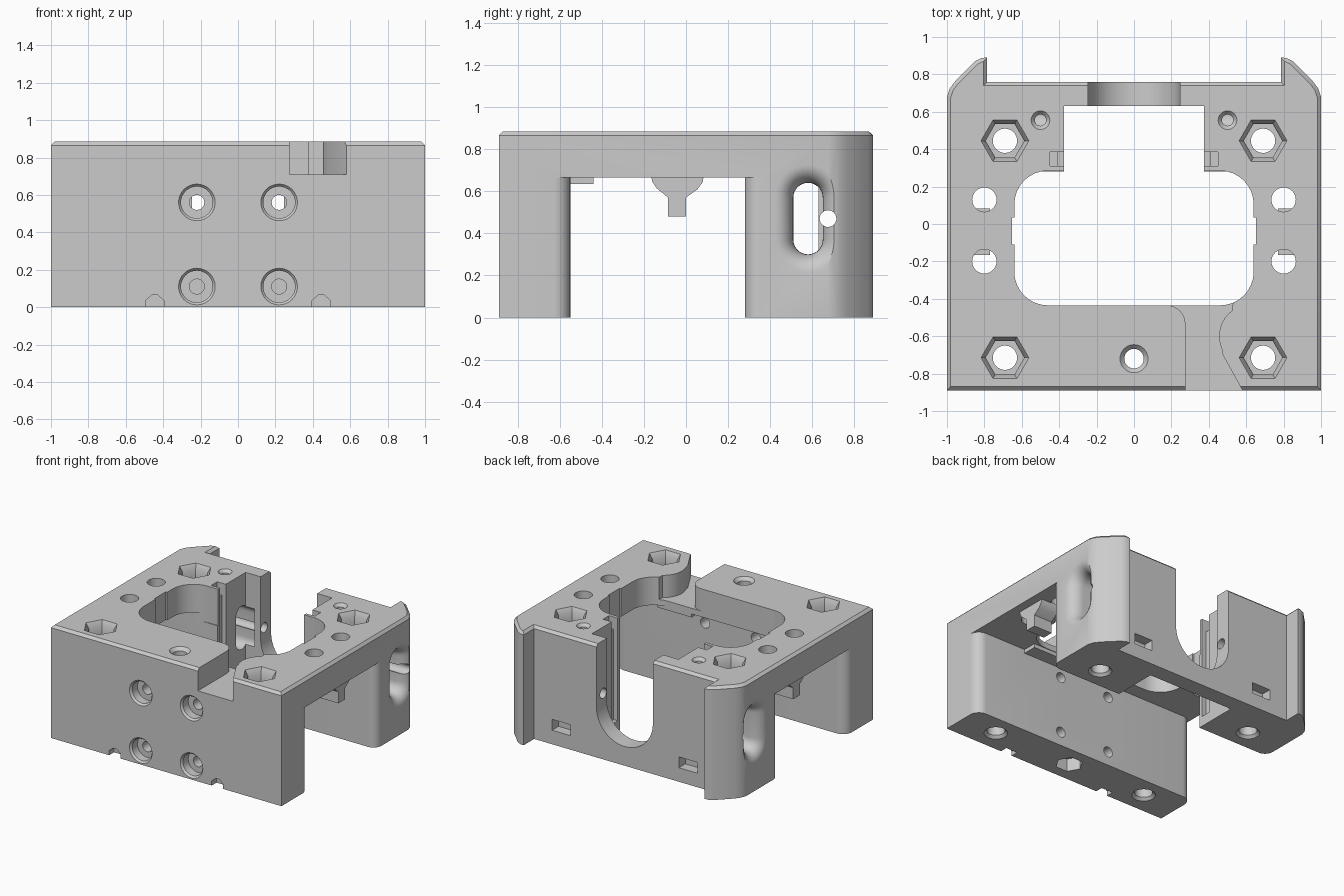
import bpy, bmesh
from math import sin, cos, pi, radians

if "Cube" in bpy.data.objects:
    bpy.data.objects.remove(bpy.data.objects["Cube"])

TOP, EPS = 0.885, 0.05


def loft(name, rings):
    """Closed solid through matching rings of 3D points."""
    bm = bmesh.new()
    vs = [[bm.verts.new(p) for p in r] for r in rings]
    n = len(vs[0])
    for a, b in zip(vs, vs[1:]):
        for i in range(n):
            bm.faces.new((a[i], a[(i + 1) % n], b[(i + 1) % n], b[i]))
    bm.faces.new(vs[0])
    bm.faces.new(vs[-1])
    bmesh.ops.recalc_face_normals(bm, faces=bm.faces)
    me = bpy.data.meshes.new(name)
    bm.to_mesh(me)
    bm.free()
    ob = bpy.data.objects.new(name, me)
    bpy.context.collection.objects.link(ob)
    return ob


def prism(name, pts, lo, hi, axis='z'):
    """Extrude a 2D profile along an axis."""
    put = {'z': lambda a, b, c: (a, b, c),
           'y': lambda a, b, c: (a, c, b),
           'x': lambda a, b, c: (c, a, b)}[axis]
    return loft(name, [[put(a, b, c) for a, b in pts] for c in (lo, hi)])


def box(x0, x1, y0, y1, z0, z1):
    return prism('cutter', [(x0, y0), (x1, y0), (x1, y1), (x0, y1)], z0, z1)


def arc(cx, cy, r, a0, a1, n=8):
    return [(cx + r * cos(radians(a0 + (a1 - a0) * i / n)),
             cy + r * sin(radians(a0 + (a1 - a0) * i / n))) for i in range(n + 1)]


def bore(a, b, steps, axis='z', n=32):
    """Stepped round or hexagonal cutter: steps are (depth, radius)."""
    rings = []
    for d, r in steps:
        ring = [(a + r * cos(2 * pi * i / n), b + r * sin(2 * pi * i / n)) for i in range(n)]
        rings.append([(u, v, d) if axis == 'z' else (u, d, v) for u, v in ring])
    return loft('cutter', rings)


def boolean(ob, other, op='DIFFERENCE'):
    m = ob.modifiers.new('cut', 'BOOLEAN')
    m.operation, m.solver, m.object = op, 'EXACT', other
    bpy.context.view_layer.objects.active = ob
    bpy.ops.object.modifier_apply(modifier=m.name)
    bpy.data.objects.remove(other)


# Main block: plan outline with two rear ears, top outer edge chamfered
half = [(1, -0.89), (1, 0.68), (0.985, 0.725), (0.955, 0.765), (0.85, 0.87),
        (0.815, 0.888), (0.785, 0.89), (0.785, 0.76)]
body = prism('mount_body', half + [(-x, y) for x, y in reversed(half)], 0, TOP)
bm = bmesh.new()
bm.from_mesh(body.data)
rim = [e for e in bm.edges if all(v.co.z > TOP - 0.001 for v in e.verts)]
bmesh.ops.bevel(bm, geom=rim, offset=0.02, segments=1, affect='EDGES')
bm.to_mesh(body.data)
bm.free()

# Open gap below the top plate, with rounded wall ends
side = [(1.1, -0.63)] + arc(0.92, -0.63, 0.08, 0, 90)
side2 = arc(0.93, 0.35, 0.07, -90, 0) + [(1.1, 0.35)]
right = side2 + side
boolean(body, prism('cutter', right + [(-x, y) for x, y in reversed(right)], -EPS, 0.665))

# Support under the thin floor of the front channel
boolean(body, box(0.26, 0.56, -0.6, -0.44, 0.635, 0.7), 'UNION')

# Large rounded window through the plate
r = 0.18
win = (arc(0.64 - r, 0.285 - r, r, 0, 90) + arc(-0.64 + r, 0.285 - r, r, 90, 180)
       + arc(-0.64 + r, -0.435 + r, r, 180, 270) + arc(0.64 - r, -0.435 + r, r, 270, 360))
boolean(body, prism('cutter', win, 0.6, 1))

# Rear bay and the U-shaped slot in the rear wall
boolean(body, box(-0.375, 0.375, 0.2, 0.63, -EPS, 1))
u = [(0.245, 1)] + arc(0, 0.395, 0.245, 0, -180, 24) + [(-0.245, 1)]
boolean(body, prism('cutter', u, 0.55, 1, 'y'))

# Front cable channel in the top
chan = ([(0.275, -1), (0.64, -1), (0.58, -0.89), (0.475, -0.70)]
        + arc(0.625, -0.6, 0.17, 205, 125, 8)
        + [(0.53, -0.3), (0.17, -0.3)] + arc(0.175, -0.535, 0.1, 90, 0))
boolean(body, prism('cutter', chan, 0.71, 1))

for s in (-1, 1):
    # Nut traps with through bolts
    for y in (0.445, -0.715):
        boolean(body, bore(s * 0.69, y, [(0.76, 0.103), (0.845, 0.103), (TOP, 0.128), (1, 0.128)], n=6))
        boolean(body, bore(s * 0.69, y, [(-EPS, 0.085), (0, 0.085), (0.02, 0.065), (0.8, 0.065)]))
    # Plain plate holes
    for y in (0.13, -0.2):
        boolean(body, bore(s * 0.8, y, [(0.6, 0.065), (1, 0.065)]))
    # Small blind pilot holes
    boolean(body, bore(s * 0.5, 0.555, [(0.6, 0.03), (0.862, 0.03), (TOP, 0.05), (1, 0.05)]))
    # Counterbored front screws
    for z in (0.56, 0.11):
        boolean(body, bore(s * 0.22, z, [(-1, 0.098), (-0.89, 0.098), (-0.875, 0.085),
                                         (-0.81, 0.085), (-0.81, 0.04), (-0.5, 0.04)], 'y'))
    # Front bottom notches
    x = s * 0.445
    boolean(body, prism('cutter', [(x - 0.05, -EPS), (x + 0.05, -EPS), (x + 0.05, 0.035), (x + 0.015, 0.065),
                                   (x - 0.015, 0.065), (x - 0.05, 0.035)], -1, -0.83, 'y'))
    # Rear latch pockets
    x = s * 0.55
    boolean(body, box(x - 0.08, x + 0.08, 0.68, 0.8, 0.11, 0.195))
    # Wire grooves beside the rear bay and window
    x0, x1 = sorted((s * 0.36, s * 0.41))
    boolean(body, box(x0, x1, 0.31, 0.385, 0.08, 1))
    x0, x1 = sorted((s * 0.36, s * 0.45))
    boolean(body, box(x0, x1, 0.31, 0.385, 0.79, 1))
    x0, x1 = sorted((s * 0.6, s * 0.652))
    boolean(body, box(x0, x1, -0.11, 0.035, 0.6, 1))
    # Side slot with a flared mouth
    rings = []
    mouth = [(0.3, 0)] + [(0.9 + 0.1 * sin(pi * i / 16), 1 - cos(pi * i / 16)) for i in range(9)] + [(1.1, 1)]
    for px, f in mouth:
        rr = 0.07 + 0.088 * f
        ob = arc(0.58, 0.57, rr, 0, 180, 14) + arc(0.58, 0.37, rr, 180, 360, 14)
        rings.append([(s * px, a, b) for a, b in ob])
    boolean(body, loft('cutter', rings))
    # Small wire groove joining the slot
    x0, x1 = sorted((s * 0.2, s * 1.1))
    boolean(body, prism('cutter', arc(0.675, 0.47, 0.04, 0, 345, 15), x0, x1, 'x'))

# Centre bolt with a nut trap underneath
boolean(body, bore(0, -0.72, [(-EPS, 0.052), (0.86, 0.052), (TOP, 0.075), (1, 0.075)]))
boolean(body, bore(0, -0.72, [(-EPS, 0.1), (0.1, 0.1)], n=6))

# Hanging hooks under the side rails
hooks = []
for s, name in ((1, 'right_hook'), (-1, 'left_hook')):
    x0, x1 = sorted((s * 0.77, s * 0.93))
    prof = ([(-0.165, 0.67), (-0.16, 0.645), (-0.14, 0.615), (-0.085, 0.57), (-0.085, 0.48), (0, 0.48),
             (0, 0.57), (0.055, 0.61), (0.08, 0.645), (0.083, 0.67)])
    hooks.append(prism(name, prof, x0, x1, 'x'))

for ob in [body] + hooks:
    bpy.ops.object.select_all(action='DESELECT')
    ob.select_set(True)
    bpy.context.view_layer.objects.active = ob
    bpy.ops.object.shade_smooth_by_angle(angle=radians(30))
